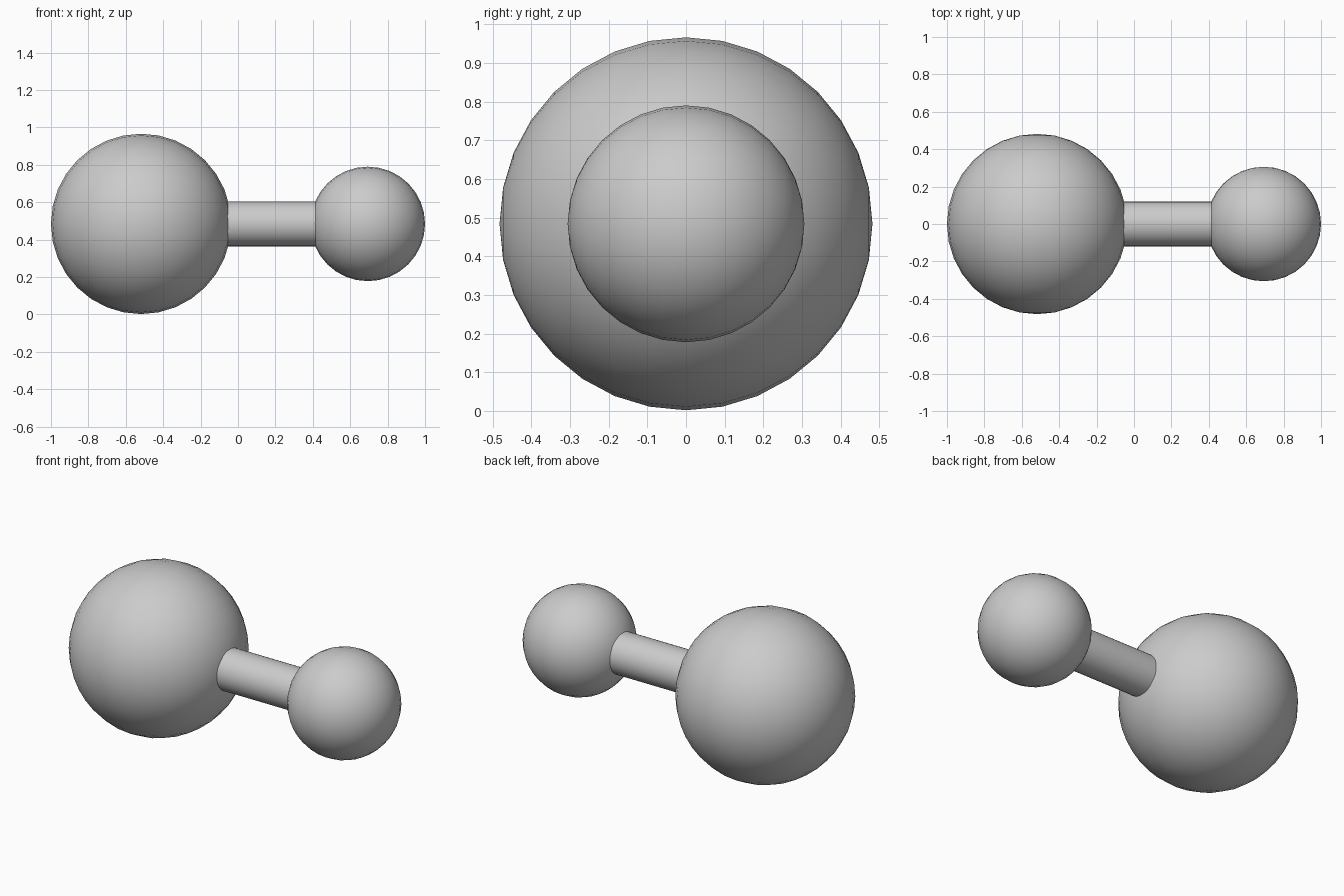
import bpy
from math import pi

if "Cube" in bpy.data.objects:
    bpy.data.objects.remove(bpy.data.objects["Cube"])

Z = 0.484  # height of the common axis


def ball(name, x, radius):
    # sphere with its poles facing front and back
    bpy.ops.mesh.primitive_uv_sphere_add(segments=32, ring_count=16, radius=radius,
                                         location=(x, 0, Z), rotation=(pi / 2, 0, 0))
    obj = bpy.context.object
    obj.name = name
    bpy.ops.object.shade_smooth()
    return obj


def rod(name, x0, x1, radius):
    # round bar along x, ends sunk into the balls
    bpy.ops.mesh.primitive_cylinder_add(vertices=32, radius=radius, depth=x1 - x0,
                                        location=((x0 + x1) / 2, 0, Z),
                                        rotation=(0, pi / 2, 0))
    obj = bpy.context.object
    obj.name = name
    bpy.ops.object.shade_smooth_by_angle()
    return obj


ball("large_ball", -0.518, 0.482)
ball("small_ball", 0.694, 0.306)
rod("connecting_rod", -0.09, 0.46, 0.12)
